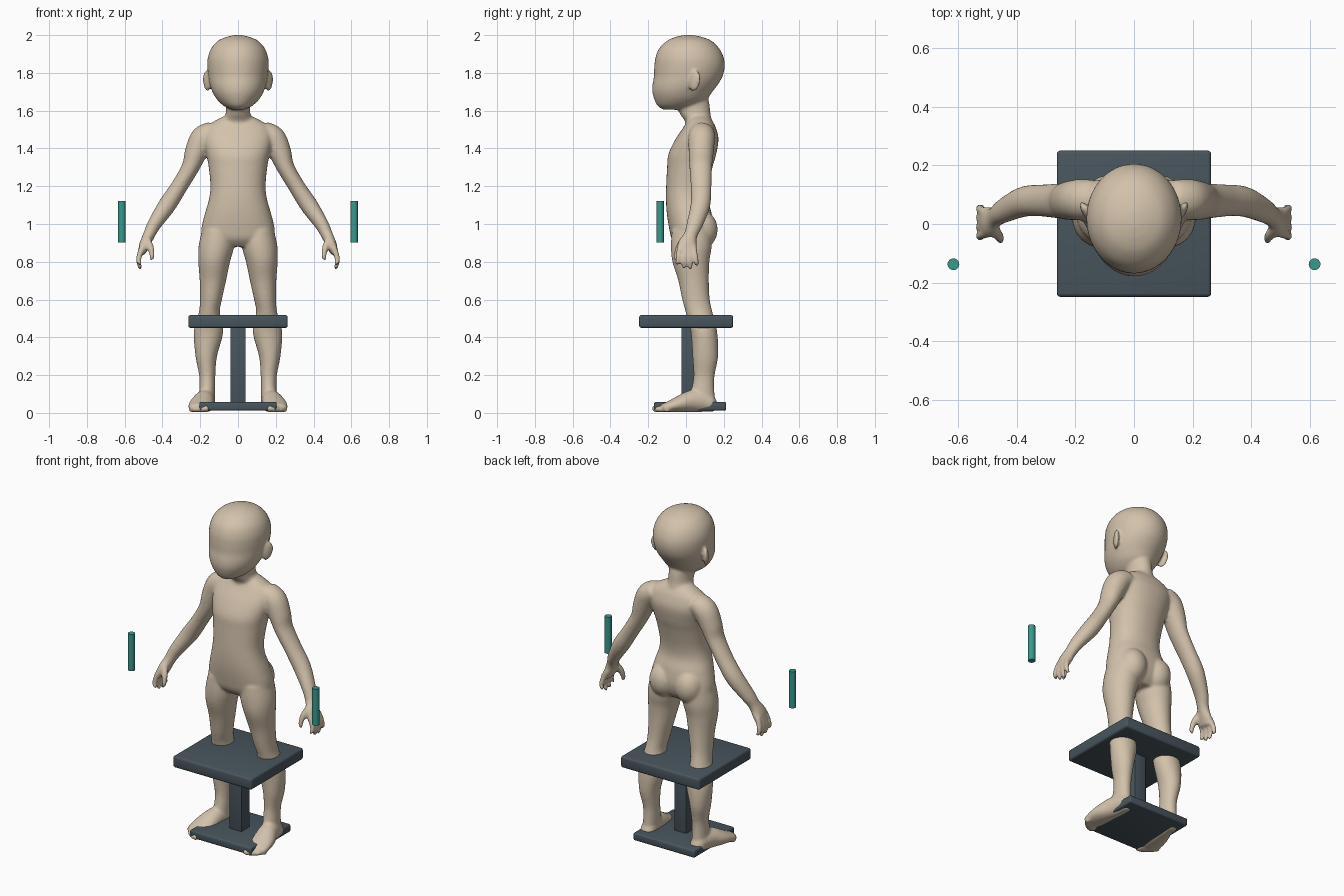
import bpy, bmesh
from math import cos, sin, pi, radians
from mathutils import Vector, Matrix, Euler

cube = bpy.data.objects.get("Cube")
if cube:
    bpy.data.objects.remove(cube, do_unlink=True)


def make_material(name, color):
    mat = bpy.data.materials.new(name)
    mat.use_nodes = True
    mat.diffuse_color = (*color, 1)
    shader = next(n for n in mat.node_tree.nodes if n.type == "BSDF_PRINCIPLED")
    shader.inputs["Base Color"].default_value = (*color, 1)
    return mat


beige = make_material("matte beige", (0.65, 0.54, 0.41))
slate = make_material("dark slate", (0.065, 0.09, 0.11))
teal = make_material("teal", (0.04, 0.32, 0.27))


def finish(name, bm, mat):
    bmesh.ops.recalc_face_normals(bm, faces=bm.faces)
    mesh = bpy.data.meshes.new(name)
    bm.to_mesh(mesh)
    bm.free()
    mesh.materials.append(mat)
    obj = bpy.data.objects.new(name, mesh)
    bpy.context.collection.objects.link(obj)
    bpy.ops.object.select_all(action="DESELECT")
    obj.select_set(True)
    bpy.context.view_layer.objects.active = obj
    return obj


def refine(rows, steps=5):
    """Smooth Catmull-Rom interpolation of a list of rows."""
    rows = [Vector(r) for r in rows]
    out = []
    for i in range(len(rows) - 1):
        a, b, c, d = rows[max(i - 1, 0)], rows[i], rows[i + 1], rows[min(i + 2, len(rows) - 1)]
        for k in range(steps):
            t = k / steps
            out.append(b + (c - a) * (t / 2) + (a * 2 - b * 5 + c * 4 - d) * (t * t / 2)
                       + (b * 3 - a - c * 3 + d) * (t ** 3 / 2))
    return out + [rows[-1]]


def loft(bm, rows, level=False, side=1, sides=28, power=1.0):
    """Closed tube; each row is centre x, y, z and two radii."""
    rows = refine(rows)
    rings = []
    for i, row in enumerate(rows):
        centre = Vector(row[:3])
        u, v = Vector((1, 0, 0)), Vector((0, 1, 0))
        if not level:
            t = (Vector(rows[min(i + 1, len(rows) - 1)][:3]) - Vector(rows[max(i - 1, 0)][:3])).normalized()
            u = (u - t * t.x).normalized()
            v = t.cross(u)
        ring = []
        for k in range(sides):
            c, s = cos(2 * pi * k / sides), sin(2 * pi * k / sides)
            c = abs(c) ** power * (1 if c > 0 else -1)
            s = abs(s) ** power * (1 if s > 0 else -1)
            p = centre + u * c * max(row[3], 0.003) + v * s * max(row[4], 0.003)
            ring.append(bm.verts.new((p.x * side, p.y, p.z)))
        rings.append(ring)
    for lower, upper in zip(rings, rings[1:]):
        for k in range(sides):
            n = (k + 1) % sides
            bm.faces.new((lower[k], lower[n], upper[n], upper[k]))
    bm.faces.new(rings[0])
    bm.faces.new(rings[-1])


def profile(bm, rows, power=1.0):
    """Upright symmetric loft; rows are height, front, back, half width."""
    loft(bm, [(0, (f + b) / 2, z, w, (b - f) / 2) for z, f, b, w in rows], True, 1, 40, power)


def ball(bm, place, size, turn=(0, 0, 0)):
    matrix = Matrix.LocRotScale(Vector(place), Euler([radians(a) for a in turn]), Vector(size))
    bmesh.ops.create_uvsphere(bm, u_segments=20, v_segments=14, radius=1, matrix=matrix)


body = bmesh.new()

# Head
profile(body, [
    (1.605, -.12, .0, .03), (1.625, -.15, .06, .075), (1.66, -.168, .11, .112),
    (1.7, -.178, .14, .136), (1.74, -.177, .17, .15), (1.78, -.17, .193, .157),
    (1.83, -.168, .205, .162), (1.88, -.162, .2, .16), (1.93, -.142, .176, .142),
    (1.97, -.1, .135, .106), (1.99, -.055, .085, .062), (2.0, -.01, .04, .02)])

# Neck
profile(body, [
    (1.48, -.01, .15, .1), (1.54, -.005, .14, .085), (1.58, -.03, .13, .066),
    (1.63, -.05, .125, .064), (1.7, -.05, .11, .07)])

# Torso and hips
profile(body, [
    (1.57, .02, .12, .075), (1.545, .005, .14, .125), (1.51, -.015, .158, .172),
    (1.45, -.055, .172, .185), (1.37, -.093, .16, .168), (1.3, -.1, .14, .155),
    (1.2, -.105, .118, .146), (1.13, -.106, .115, .154), (1.06, -.102, .135, .174),
    (.98, -.09, .145, .193), (.92, -.075, .13, .19), (.88, -.04, .1, .15)], .9)

for side in (-1, 1):
    # Ears
    ball(body, (side * .165, .045, 1.757), (.014, .034, .056), (-12, 0, -side * 28))

    # Hips at the back
    ball(body, (side * .085, .085, .97), (.082, .083, .1))

    # Legs
    loft(body, [
        (.105, .03, .97, .085, .105), (.115, .028, .88, .094, .108), (.126, .026, .8, .084, .098),
        (.133, .04, .7, .07, .081), (.143, .053, .6, .058, .073), (.152, .07, .53, .056, .071),
        (.156, .095, .43, .078, .07), (.168, .102, .3, .057, .068), (.163, .096, .2, .043, .056),
        (.163, .09, .13, .042, .06), (.165, .085, .06, .042, .07)], True, side)

    # Feet
    loft(body, [
        (.165, .162, .045, .02, .025), (.165, .14, .046, .04, .042), (.168, .09, .06, .048, .056),
        (.178, .03, .062, .055, .058), (.192, -.03, .048, .064, .045), (.203, -.09, .033, .062, .029),
        (.205, -.125, .027, .05, .021)], False, side)

    # Toes
    for k in range(5):
        size = .021 - .0022 * k
        ball(body, (side * (.168 + .02 * k), -.148 + .003 * k * k, size + .002),
             (size * .85, size * 1.7, size))

    # Arms and palms
    loft(body, [
        (.13, .085, 1.49, .055, .065), (.185, .083, 1.455, .066, .07), (.222, .08, 1.38, .06, .066),
        (.252, .078, 1.3, .047, .06), (.31, .08, 1.2, .044, .055), (.375, .076, 1.1, .047, .052),
        (.442, .046, 1.0, .037, .043), (.472, .024, .94, .031, .036), (.495, .008, .89, .028, .052),
        (.51, .002, .845, .02, .052)], False, side)

    # Fingers
    for k in range(4):
        y = -.04 + .03 * k
        tip = (.782, .762, .758, .775)[k]
        loft(body, [(.508, y * .8, .88, .015, .015), (.522, y, .835, .015, .014),
                    (.526, y * 1.1, .8, .013, .013), (.519, y * 1.15, tip + .01, .011, .011),
                    (.516, y * 1.15, tip, .005, .005)], False, side, 12)

    # Thumbs
    loft(body, [(.482, -.01, .92, .02, .02), (.464, -.036, .88, .018, .018),
                (.455, -.05, .84, .015, .015), (.457, -.055, .815, .011, .011),
                (.458, -.056, .805, .005, .005)], False, side, 12)

# Fuse the parts into one smooth skin
figure = finish("mannequin_body", body, beige)
remesh = figure.modifiers.new("fuse", "REMESH")
remesh.mode = "VOXEL"
remesh.voxel_size = .008
remesh.use_smooth_shade = True
soften = figure.modifiers.new("soften", "SMOOTH")
soften.factor = .5
soften.iterations = 7
for name in ("fuse", "soften"):
    bpy.ops.object.modifier_apply(modifier=name)
bpy.ops.object.shade_smooth()


def box(name, low, high, bevel):
    low, high = Vector(low), Vector(high)
    bm = bmesh.new()
    bmesh.ops.create_cube(bm, size=1, matrix=Matrix.LocRotScale((low + high) / 2, None, high - low))
    obj = finish(name, bm, slate)
    mod = obj.modifiers.new("rounded edges", "BEVEL")
    mod.width = bevel
    mod.segments = 3
    bpy.ops.object.modifier_apply(modifier="rounded edges")
    bpy.ops.object.shade_smooth_by_angle(angle=radians(35))


# Stand
box("seat", (-.263, -.248, .45), (.263, .25, .518), .012)
box("post", (-.04, -.025, .05), (.04, .055, .46), .004)
box("base", (-.205, -.17, .012), (.205, .213, .058), .01)

# Floating rods
for side, label in ((-1, "right"), (1, "left")):
    bm = bmesh.new()
    bmesh.ops.create_cone(bm, cap_ends=True, segments=24, radius1=.02, radius2=.02, depth=.22,
                          matrix=Matrix.Translation((side * .615, -.137, 1.012)))
    finish(label + "_rod", bm, teal)
    bpy.ops.object.shade_smooth_by_angle(angle=radians(35))
